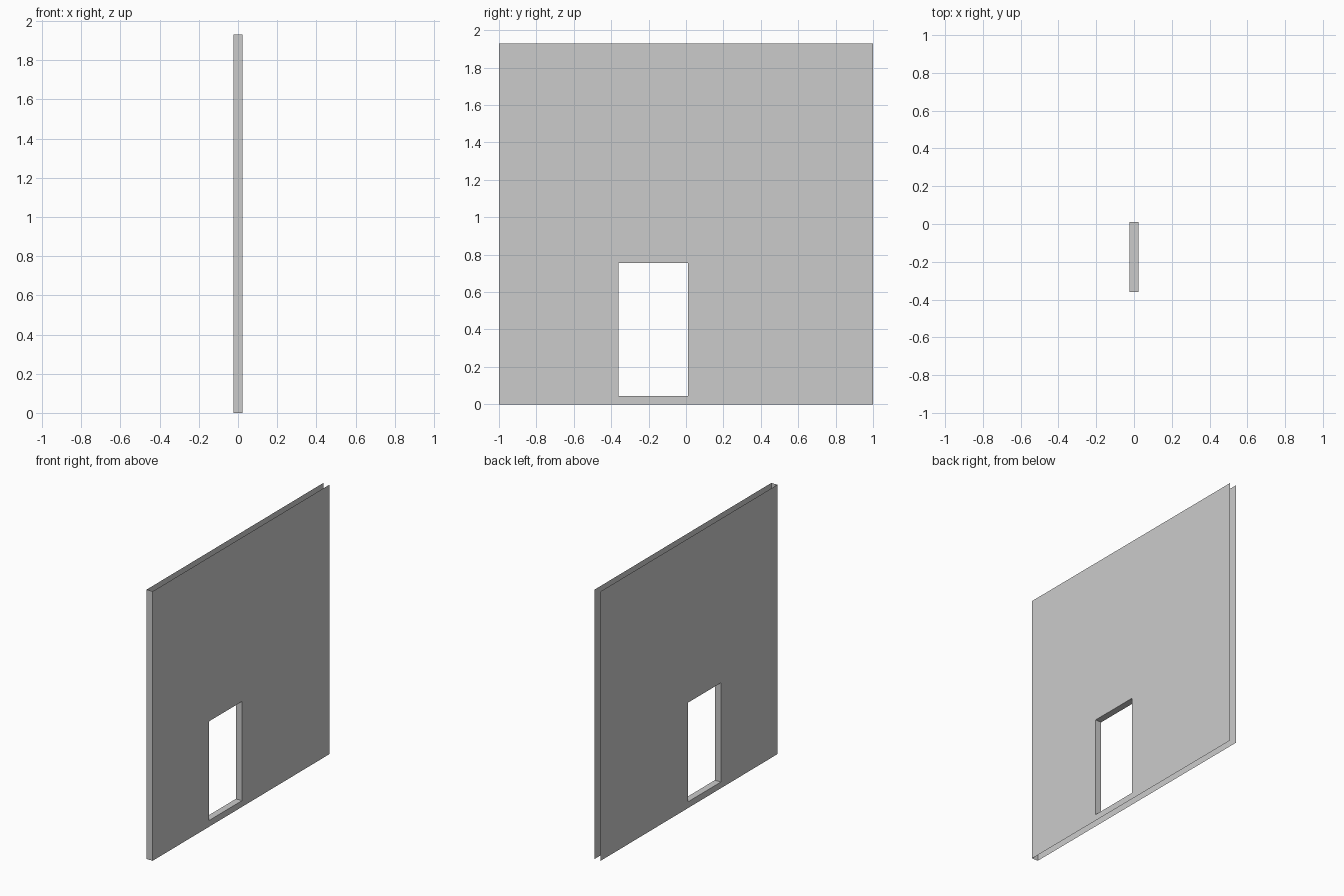
import bpy, bmesh

if "Cube" in bpy.data.objects:
    bpy.data.objects.remove(bpy.data.objects["Cube"])

T = 0.024            # half thickness
OUTER = (-1.0, 1.0, 0.0, 1.93)           # wall y0, y1, z0, z1
DOOR = (-0.36, 0.01, 0.045, 0.755)       # doorway y0, y1, z0, z1


def rect(bm, x, bounds):
    """Four corner vertices of a rectangle in the plane x."""
    y0, y1, z0, z1 = bounds
    return [bm.verts.new((x, y, z)) for y, z in
            ((y0, z0), (y1, z0), (y1, z1), (y0, z1))]


bm = bmesh.new()
out_r, in_r = rect(bm, T, OUTER), rect(bm, T, DOOR)
out_l, in_l = rect(bm, -T, OUTER), rect(bm, -T, DOOR)

for i in range(4):
    j = (i + 1) % 4
    # wall skins around the doorway
    bm.faces.new((out_r[i], out_r[j], in_r[j], in_r[i]))
    bm.faces.new((out_l[j], out_l[i], in_l[i], in_l[j]))
    # sill, jambs and lintel
    bm.faces.new((in_r[i], in_r[j], in_l[j], in_l[i]))

# end cap at the front only; top, bottom and back stay open
bm.faces.new((out_r[0], out_r[3], out_l[3], out_l[0]))

mesh = bpy.data.meshes.new("doorway_wall")
bm.to_mesh(mesh)
bm.free()
wall = bpy.data.objects.new("doorway_wall", mesh)
bpy.context.collection.objects.link(wall)
